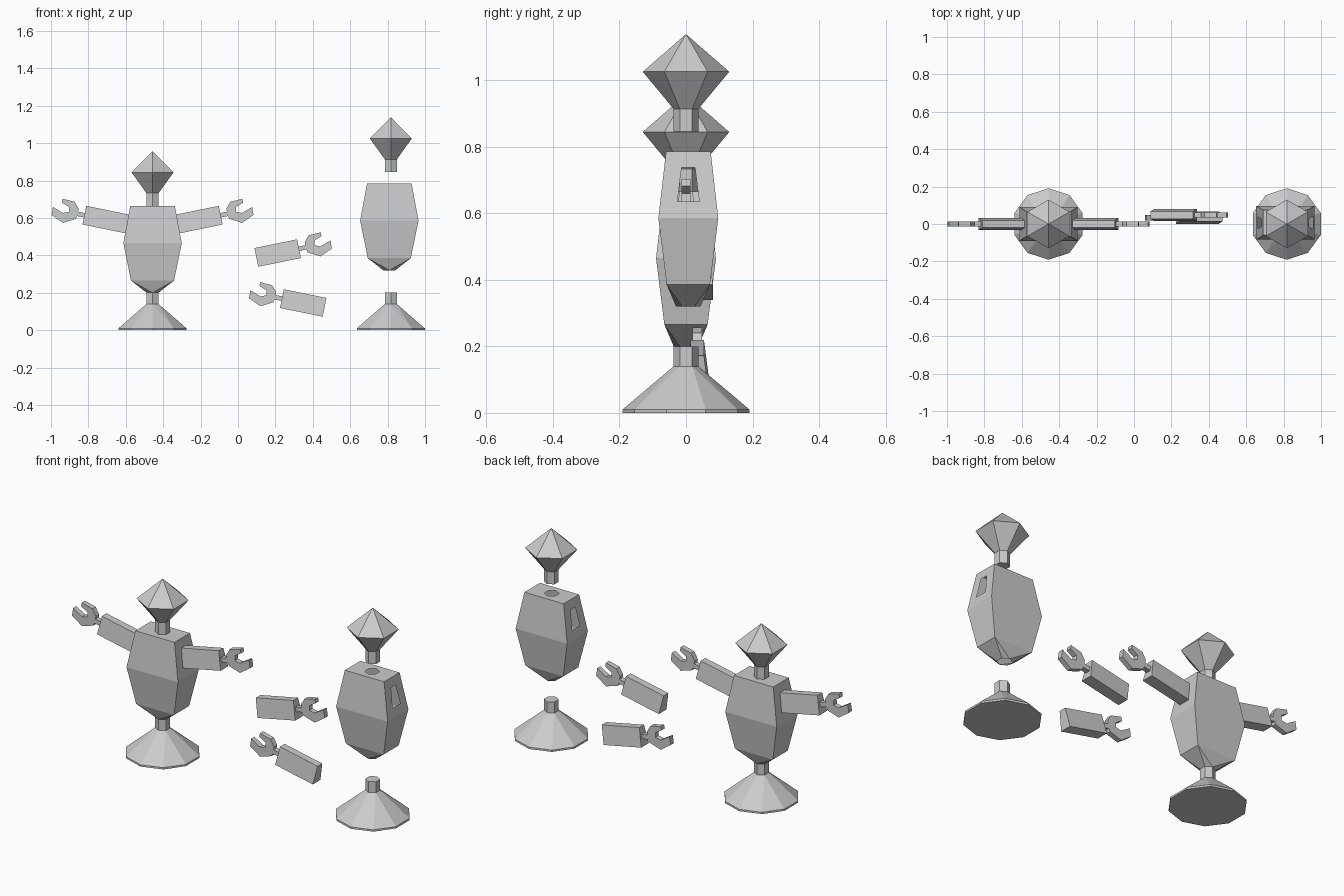
import bpy, bmesh
from math import cos, sin, pi, radians
from mathutils import Vector

if "Cube" in bpy.data.objects:
    bpy.data.objects.remove(bpy.data.objects["Cube"])

TILT = radians(11.5)
ARM_LEN = 0.233


def finish(name, bm, loc=(0, 0, 0)):
    bmesh.ops.remove_doubles(bm, verts=bm.verts, dist=0.0005)
    bmesh.ops.dissolve_limit(bm, angle_limit=0.002, verts=bm.verts, edges=bm.edges)
    bmesh.ops.recalc_face_normals(bm, faces=bm.faces)
    me = bpy.data.meshes.new(name)
    bm.to_mesh(me)
    bm.free()
    ob = bpy.data.objects.new(name, me)
    ob.location = loc
    bpy.context.collection.objects.link(ob)
    return ob


def ngon(n, r, z):
    # regular polygon with a corner on +y
    return [Vector((r * sin(2 * pi * i / n), r * cos(2 * pi * i / n), z)) for i in range(n)]


def rect(x, y, z):
    return [Vector(p) for p in ((-x, -y, z), (x, -y, z), (x, y, z), (-x, y, z))]


def hull(bm, pts):
    vs = [bm.verts.new(p) for p in pts]
    return bmesh.ops.convex_hull(bm, input=vs)['geom']


def fill_with_hole(bm, outer, inner):
    edges = []
    for loop in (outer, inner):
        vs = [bm.verts.new(p) for p in loop]
        edges += [bm.edges.new((vs[i], vs[i - 1])) for i in range(len(vs))]
    bmesh.ops.triangle_fill(bm, use_beauty=True, use_dissolve=False, edges=edges)


# Base: ten-sided flared foot with a hexagonal post
def base(name, x):
    bm = bmesh.new()
    hull(bm, ngon(10, 0.191, 0) + ngon(10, 0.191, 0.01) + ngon(6, 0.037, 0.14))
    finish(name + "_foot", bm, (x, 0, 0))
    bm = bmesh.new()
    hull(bm, ngon(6, 0.037, 0.14) + ngon(6, 0.037, 0.2))
    finish(name + "_post", bm, (x, 0, 0))


# Head: hexagonal neck and double pyramid
def head(name, x, z):
    bm = bmesh.new()
    hull(bm, ngon(6, 0.037, 0) + ngon(6, 0.037, 0.068))
    finish(name + "_neck", bm, (x, 0, z))
    bm = bmesh.new()
    hull(bm, ngon(6, 0.037, 0.068) + ngon(6, 0.13, 0.18) + [Vector((0, 0, 0.293))])
    finish(name + "_head", bm, (x, 0, z))


# Torso: hollow shell with sockets for neck, post and arms
def torso(name, x, y, z):
    bm = bmesh.new()
    low, mid, top = rect(0.115, 0.065, 0.065), rect(0.156, 0.09, 0.265), rect(0.119, 0.067, 0.465)
    for a, b in ((low, mid), (mid, top)):
        for i in range(4):
            j = (i + 1) % 4
            if b is top and i in (1, 3):      # side panels with arm sockets
                def on_panel(py, t):
                    p = a[i].lerp(b[i], t)
                    return Vector((p.x, py, p.z))
                hole = [on_panel(-0.033, 0.25), on_panel(0.033, 0.25),
                        on_panel(0.02, 0.76), on_panel(-0.02, 0.76)]
                fill_with_hole(bm, [a[i], a[j], b[j], b[i]], hole)
            else:
                bm.faces.new([bm.verts.new(p) for p in (a[i], a[j], b[j], b[i])])
    fill_with_hole(bm, top, ngon(6, 0.037, 0.465))
    lower = bmesh.new()
    hull(lower, low + ngon(6, 0.037, 0))
    lower.normal_update()
    for f in lower.faces:
        if abs(f.normal.z) < 0.99:
            bm.faces.new([bm.verts.new(v.co) for v in f.verts])
    lower.free()
    finish(name + "_torso", bm, (x, y, z))


HAND = [(0, .012), (.037, .012), (.037, .028), (.065, .060), (.131, .063), (.131, .042),
        (.090, .027), (.085, .001), (.115, -.011), (.174, .010), (.172, -.034),
        (.104, -.063), (.041, -.028), (.038, -.012), (0, -.012)]


# Arm: tapered block plus flat claw hand, starting at its inner end
def arm(name, side, loc):
    def place(u, y, v):
        return Vector((side * (u * cos(TILT) - v * sin(TILT)), y, u * sin(TILT) + v * cos(TILT)))
    bm = bmesh.new()
    hull(bm, [place(u, y, v) for u in (0, ARM_LEN)
              for y, v in ((-.033, -.051), (.033, -.051), (.02, .051), (-.02, .051))])
    finish(name + "_arm", bm, loc)
    bm = bmesh.new()
    face = bm.faces.new([bm.verts.new(place(ARM_LEN + u, -0.014, v)) for u, v in HAND])
    ext = bmesh.ops.extrude_face_region(bm, geom=[face], use_keep_orig=True)['geom']
    bmesh.ops.translate(bm, vec=(0, 0.028, 0), verts=[g for g in ext if isinstance(g, bmesh.types.BMVert)])
    finish(name + "_hand", bm, loc)


# Assembled figure
AX = -0.457
base("assembled", AX)
torso("assembled", AX, 0, 0.2)
head("assembled", AX, 0.664)
for label, s in (("assembled_right", 1), ("assembled_left", -1)):
    arm(label, s, (AX + s * 0.136, 0, 0.568))

# Exploded figure
EX = 0.817
base("exploded", EX)
torso("exploded", EX - 0.008, 0.007, 0.32)
head("exploded", EX, 0.845)
arm("exploded_right", 1, (0.098, 0.048, 0.389))
arm("exploded_left", -1, (0.463, 0.034, 0.122))
